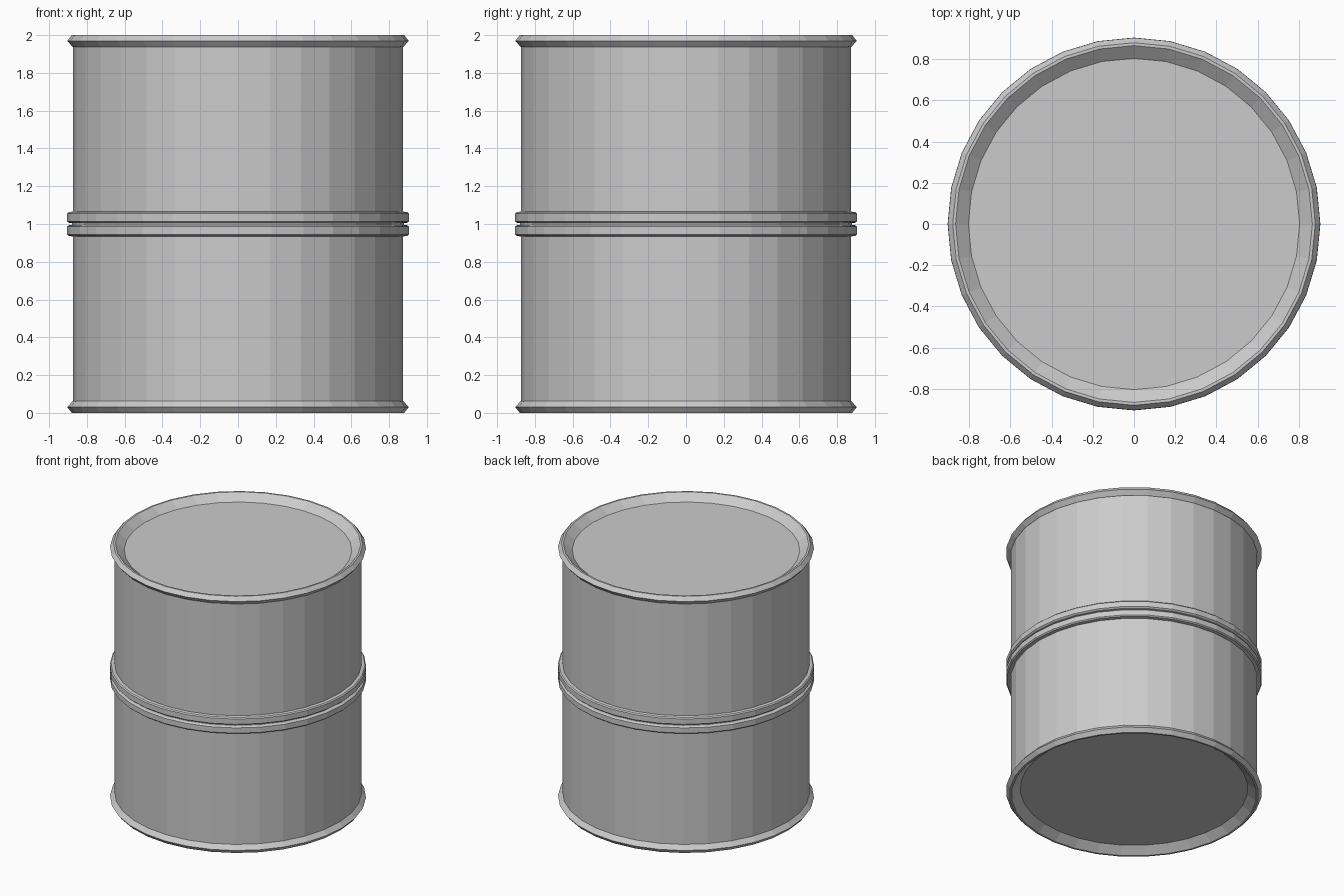
import bpy, bmesh, math

if "Cube" in bpy.data.objects:
    bpy.data.objects.remove(bpy.data.objects["Cube"])

SIDES = 32

def lathe(name, profile, closed=False):
    """Spin (radius, z) points round z; open profiles get flat end caps."""
    bm = bmesh.new()
    rings = []
    for r, z in profile:
        rings.append([bm.verts.new((r * math.cos(2 * math.pi * i / SIDES),
                                    r * math.sin(2 * math.pi * i / SIDES), z))
                      for i in range(SIDES)])
    pairs = list(zip(rings, rings[1:]))
    if closed:
        pairs.append((rings[-1], rings[0]))
    for a, b in pairs:
        for i in range(SIDES):
            j = (i + 1) % SIDES
            bm.faces.new((a[i], a[j], b[j], b[i]))
    if not closed:
        bm.faces.new(rings[0])
        bm.faces.new(rings[-1])
    bmesh.ops.recalc_face_normals(bm, faces=bm.faces)
    mesh = bpy.data.meshes.new(name)
    bm.to_mesh(mesh)
    bm.free()
    obj = bpy.data.objects.new(name, mesh)
    bpy.context.collection.objects.link(obj)
    return obj

# Half the drum from the middle groove up to the recessed lid
upper = [
    (0.88, 1.005),
    (0.897, 1.007), (0.905, 1.014), (0.905, 1.055), (0.897, 1.063),   # hoop band
    (0.873, 1.066),
    (0.873, 1.937),                                                   # wall
    (0.876, 1.938), (0.904, 1.97), (0.88, 2.0), (0.866, 2.0),         # rim
    (0.804, 1.95),                                                    # lid edge
]
# Bottom half is the same profile mirrored about z = 1
lower = [(r, 2 - z) for r, z in reversed(upper)]

lathe("drum", lower + upper)
